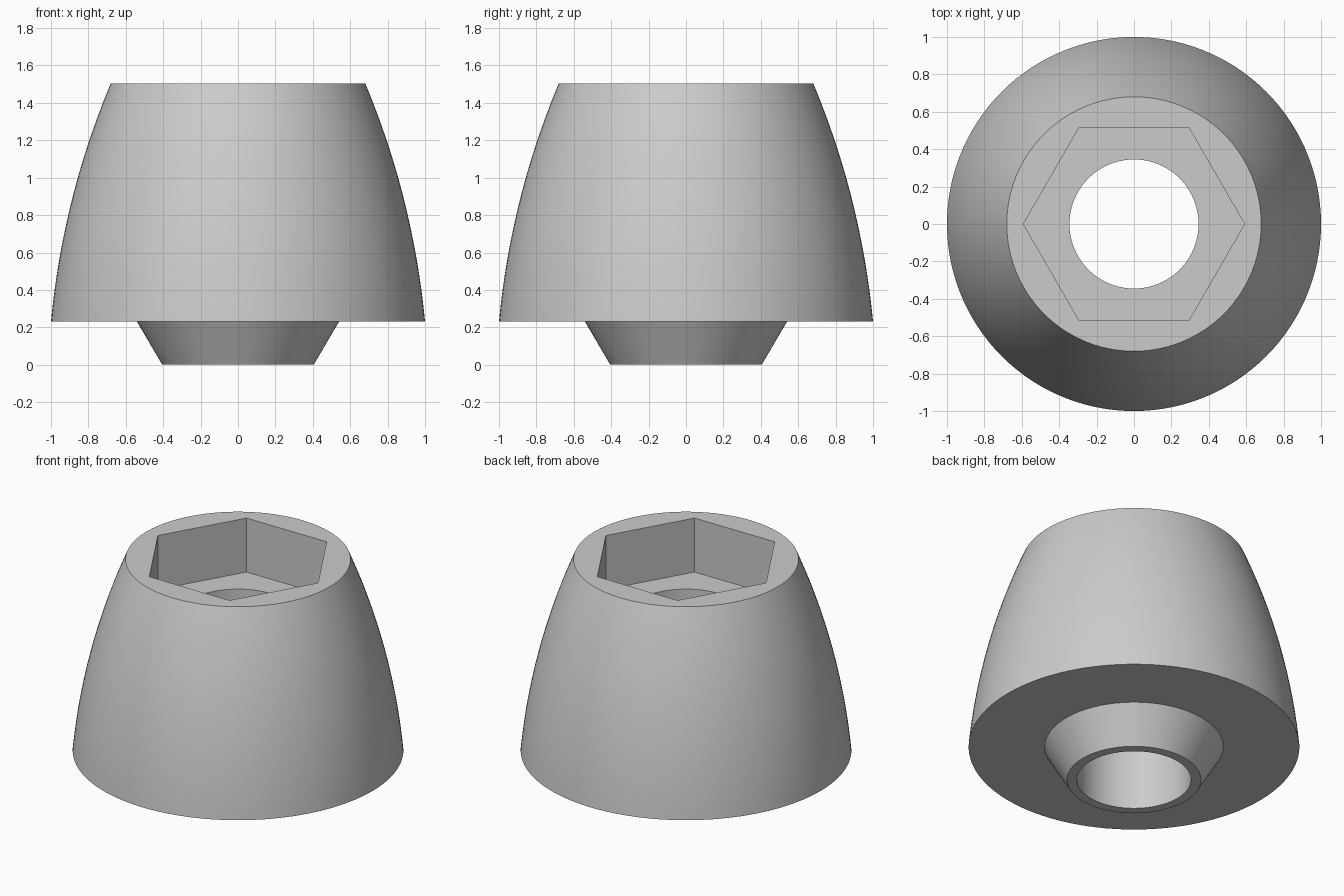
import bpy
import bmesh
from math import pi, cos, sin, sqrt, radians

cube = bpy.data.objects.get("Cube")
if cube:
    bpy.data.objects.remove(cube, do_unlink=True)

SEGMENTS = 120                  # multiple of six, so hexagon corners fall on vertices
BASE_Z, TOP_Z = 0.23, 1.505
BASE_R, TOP_R = 1.0, 0.68
BORE_R, POCKET_Z, HEX_APOTHEM = 0.345, 1.145, 0.512
BULGE = 0.05


def circle(radius):
    return lambda angle: radius


def hexagon(apothem):
    return lambda angle: apothem / cos(angle % (pi / 3) - pi / 6)


def bulged_side(steps):
    """Convex arc from the wide lower rim to the narrow top rim."""
    dr, dz = TOP_R - BASE_R, TOP_Z - BASE_Z
    length = sqrt(dr * dr + dz * dz)
    rings = []
    for i in range(steps + 1):
        t = i / steps
        push = 4 * BULGE * t * (1 - t)
        rings.append((circle(BASE_R + dr * t + push * dz / length),
                      BASE_Z + dz * t - push * dr / length))
    return rings


def lathe(name, rings, material):
    """Closed solid whose rings may be round or hexagonal."""
    bm = bmesh.new()
    loops = []
    for radius, z in rings:
        angles = [2 * pi * i / SEGMENTS for i in range(SEGMENTS)]
        loops.append([bm.verts.new((radius(a) * cos(a), radius(a) * sin(a), z))
                      for a in angles])
    for lower, upper in zip(loops, loops[1:] + loops[:1]):
        for i in range(SEGMENTS):
            j = (i + 1) % SEGMENTS
            bm.faces.new((lower[i], lower[j], upper[j], upper[i]))
    bmesh.ops.recalc_face_normals(bm, faces=bm.faces)
    mesh = bpy.data.meshes.new(name)
    bm.to_mesh(mesh)
    bm.free()
    mesh.materials.append(material)
    obj = bpy.data.objects.new(name, mesh)
    bpy.context.collection.objects.link(obj)
    bpy.ops.object.select_all(action="DESELECT")
    obj.select_set(True)
    bpy.context.view_layer.objects.active = obj
    bpy.ops.object.shade_smooth_by_angle(angle=radians(25))
    return obj


grey = bpy.data.materials.new("plain_grey")
grey.use_nodes = True
colour = (0.6, 0.6, 0.6, 1)
grey.diffuse_color = colour
grey.node_tree.nodes["Principled BSDF"].inputs["Base Color"].default_value = colour

# Tapered seat, bulged body, hexagonal pocket, then the through bore
profile = [(circle(BORE_R), 0), (circle(0.405), 0), (circle(0.54), BASE_Z)]
profile += bulged_side(24)
profile += [(hexagon(HEX_APOTHEM), TOP_Z), (hexagon(HEX_APOTHEM), POCKET_Z),
            (circle(BORE_R), POCKET_Z)]
lathe("hex_socket_bushing", profile, grey)
